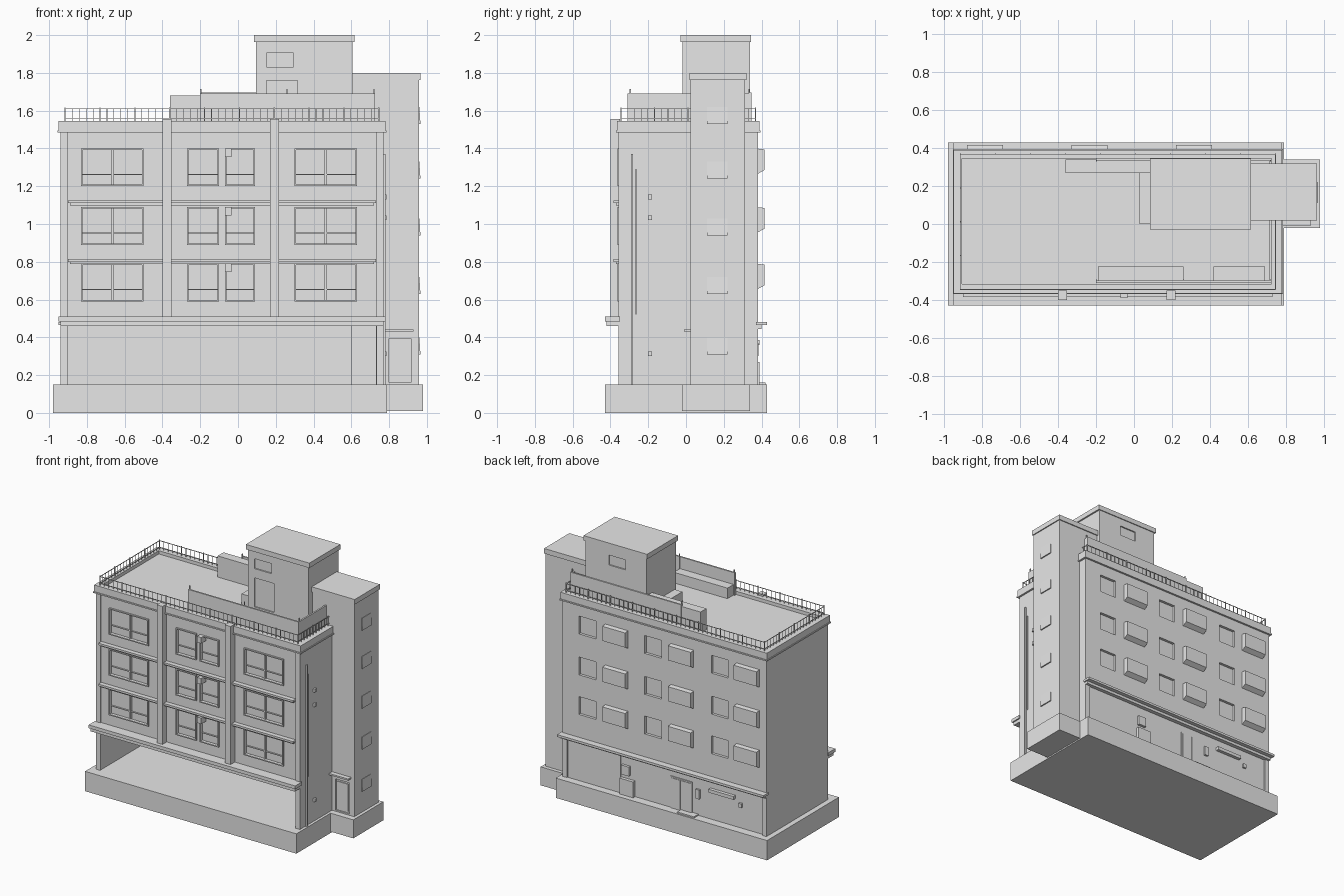
import bpy, bmesh
from mathutils import Vector

cube = bpy.data.objects.get("Cube")
if cube:
    bpy.data.objects.remove(cube, do_unlink=True)

grey = bpy.data.materials.new("plain_grey")
grey.use_nodes = True
colour = (0.8, 0.8, 0.8, 1)
grey.diffuse_color = colour
grey.node_tree.nodes["Principled BSDF"].inputs["Base Color"].default_value = colour


def add_box(bm, x0, x1, y0, y1, z0, z1):
    made = bmesh.ops.create_cube(bm, size=1)["verts"]
    for v in made:
        v.co = Vector((x1 if v.co.x > 0 else x0,
                       y1 if v.co.y > 0 else y0,
                       z1 if v.co.z > 0 else z0))
    return made


def finish(name, bm):
    mesh = bpy.data.meshes.new(name)
    bm.to_mesh(mesh)
    bm.free()
    mesh.materials.append(grey)
    obj = bpy.data.objects.new(name, mesh)
    bpy.context.collection.objects.link(obj)
    return obj


def boxes(name, *parts):
    bm = bmesh.new()
    for part in parts:
        add_box(bm, *part)
    return finish(name, bm)


def carve(obj, cuts):
    """Cut a list of box recesses into an object."""
    cutter = boxes("cutter", *cuts)
    cutter.hide_render = True
    mod = obj.modifiers.new("recess", "BOOLEAN")
    mod.operation = "DIFFERENCE"
    mod.solver = "EXACT"
    mod.object = cutter
    graph = bpy.context.evaluated_depsgraph_get()
    mesh = bpy.data.meshes.new_from_object(obj.evaluated_get(graph))
    obj.modifiers.clear()
    obj.data = mesh
    bpy.data.objects.remove(cutter, do_unlink=True)


L, R, F, B = -0.94, 0.77, -0.35, 0.38   # outer wall faces
GROUND, FLOOR1, TOP = 0.15, 0.47, 1.49

# Plinth
boxes("plinth", (-0.98, 0.79, -0.43, 0.43, 0, GROUND))
boxes("stair_plinth", (0.78, 0.98, -0.02, 0.34, 0.01, GROUND))

# Ground floor, open at the front
boxes("ground_floor_walls",
      (L, -0.905, F, B, GROUND, FLOOR1),
      (0.73, R, F, B, GROUND, FLOOR1),
      (-0.905, 0.73, 0.34, 0.365, GROUND, FLOOR1))

# Upper storeys with recessed windows
upper = boxes("upper_walls", (L, R, F, B, FLOOR1, TOP))
rows = (0.59, 0.89, 1.20)
front_windows = [(-0.83, -0.50), (-0.27, -0.10), (-0.07, 0.09), (0.30, 0.63)]
bays = [(-0.88, -0.69), (-0.33, -0.14), (0.22, 0.41)]
back_windows = [(-0.62, -0.48), (-0.06, 0.08), (0.49, 0.63)]
cuts = []
for z in rows:
    cuts += [(a, b, F - 0.1, F + 0.02, z, z + 0.2) for a, b in front_windows]
    cuts += [(a, b, B - 0.02, B + 0.1, z + 0.065, z + 0.2) for a, b in back_windows]
carve(upper, cuts)

# Window frames and sashes on the front
bars = []
for z in rows:
    top = z + 0.2
    for a, b in front_windows:
        t, y0, y1 = 0.008, F - 0.012, F + 0.012
        bars += [(a, a + t, y0, y1, z, top), (b - t, b, y0, y1, z, top),
                 (a, b, y0, y1, z, z + t), (a, b, y0, y1, top - t, top)]
        if b - a > 0.2:
            mid = (a + b) / 2
            bars.append((mid - 0.006, mid + 0.006, F + 0.004, F + 0.02, z, top))
        bars.append((a, b, F + 0.01, F + 0.02, z + 0.06, z + 0.065))
boxes("front_window_frames", *bars)

# Small vent units beside the middle windows
boxes("vent_units", *[(-0.07, -0.035, -0.39, F + 0.02, z + 0.155, z + 0.2) for z in rows])

# Projecting bay windows with slanted undersides
bm = bmesh.new()
for z in rows:
    for a, b in bays:
        for v in add_box(bm, a, b, B - 0.01, 0.415, z + 0.06, z + 0.2):
            if v.co.y > B and v.co.z < z + 0.1:
                v.co.z += 0.025
            elif v.co.y > B:
                v.co.z -= 0.005
finish("bay_windows", bm)

# Facade columns, sills and ledges
boxes("front_pilasters", *[(x, x + 0.048, -0.40, F, 0.51, 1.555) for x in (-0.40, 0.17)])
boxes("corner_columns", *[(x, x + 0.037, F - 0.008, F, GROUND, TOP) for x in (L, 0.733)])
boxes("front_sills", *[part for z in (0.79, 1.10) for part in (
    (-0.90, 0.73, -0.385, F, z + 0.01, z + 0.025),
    (-0.89, 0.72, -0.37, F, z - 0.002, z + 0.01))])
boxes("front_canopy",
      (-0.95, 0.78, -0.43, F, 0.485, 0.51),
      (-0.94, 0.77, -0.42, F, 0.46, 0.485))
boxes("back_canopy",
      (-0.95, 0.78, B - 0.01, 0.43, 0.465, 0.482),
      (-0.94, 0.77, B - 0.01, 0.40, 0.445, 0.465))

# Cornice with a recessed roof deck
cornice = boxes("cornice",
                (-0.95, 0.78, -0.365, 0.39, TOP, 1.545))
carve(cornice, [(-0.905, 0.725, -0.315, 0.345, 1.52, 1.7)])
boxes("cornice_lip", (-0.955, 0.785, -0.37, B + 0.015, TOP - 0.005, TOP + 0.005))

# Roof railing
x0, x1, y0, y1 = -0.915, 0.745, -0.345, 0.368
rail = []
for z in (1.558, 1.608):
    for y in (y0, y1):
        rail.append((x0, x1, y - 0.002, y + 0.002, z, z + 0.004))
    for x in (x0, x1):
        rail.append((x - 0.002, x + 0.002, y0, y1, z, z + 0.004))


def baluster(x, y, i):
    w = 0.003 if i % 5 == 0 else 0.0015
    rail.append((x - w, x + w, y - w, y + w, 1.54, 1.618 if i % 5 == 0 else 1.61))


for i in range(46):
    for y in (y0, y1):
        baluster(x0 + (x1 - x0) * i / 45, y, i)
for i in range(1, 20):
    for x in (x0, x1):
        baluster(x, y0 + (y1 - y0) * i / 20, i)
boxes("roof_railing", *rail)

# Roof screens, posts and service boxes
DECK = 1.52
boxes("roof_screens",
      (-0.20, 0.725, -0.31, -0.298, DECK, 1.69),
      (0.713, 0.725, -0.31, 0.345, DECK, 1.69),
      (-0.20, 0.725, 0.335, 0.347, DECK, 1.695))
boxes("screen_posts", *[(x - 0.003, x + 0.003, y, y + 0.006, DECK, 1.715)
                        for x in (-0.197, 0.26, 0.72) for y in (-0.298, 0.33)])
boxes("roof_boxes",
      (-0.36, 0.12, 0.27, 0.34, DECK, 1.68),
      (0.03, 0.12, 0.0, 0.27, DECK, 1.60),
      (-0.19, 0.26, -0.298, -0.225, DECK, 1.60),
      (0.42, 0.69, -0.298, -0.225, DECK, 1.60))

# Penthouse
penthouse = boxes("penthouse", (0.095, 0.605, -0.018, 0.338, DECK, 1.97))
carve(penthouse, [(0.15, 0.295, -0.1, -0.008, 1.83, 1.905),
                  (0.15, 0.315, -0.1, -0.008, 1.54, 1.76),
                  (0.27, 0.41, 0.328, 0.4, 1.83, 1.905)])
boxes("penthouse_roof", (0.085, 0.617, -0.028, 0.345, 1.963, 2.0))

# Stair tower
tower = boxes("stair_tower", (0.60, 0.957, 0.025, 0.312, GROUND, 1.77))
carve(tower, [(0.80, 0.915, -0.1, 0.035, 0.16, 0.395)])
boxes("stair_tower_roof", (0.60, 0.965, 0.018, 0.32, 1.762, 1.80))
boxes("stair_door", (0.815, 0.90, 0.028, 0.036, 0.17, 0.38))
boxes("stair_door_canopy", (0.77, 0.93, -0.01, 0.03, 0.43, 0.442))

# Stair windows, sloping outwards at the foot
bm = bmesh.new()
for z in (0.31, 0.63, 0.94, 1.24, 1.53):
    for v in add_box(bm, 0.95, 0.966, 0.11, 0.22, z, z + 0.09):
        if v.co.x > 0.96 and v.co.z > z + 0.05:
            v.co.x -= 0.006
finish("stair_windows", bm)

# Side wall pipes and boxes
boxes("side_pipes",
      (R, 0.782, -0.292, -0.28, GROUND, 1.37),
      (R, 0.778, -0.268, -0.262, 0.52, 1.29))
boxes("side_boxes", *[(R, 0.785, -0.20, -0.18, z, z + 0.025) for z in (0.30, 1.02, 1.13)])

# Back entrance details
boxes("back_wall_panel", (0.29, 0.733, 0.34, 0.372, GROUND, FLOOR1))
boxes("back_door",
      (-0.31, -0.13, 0.36, 0.372, GROUND, 0.39),
      (-0.30, -0.225, 0.37, 0.376, 0.16, 0.38),
      (-0.215, -0.14, 0.37, 0.376, 0.16, 0.38))
boxes("back_step", (-0.36, -0.22, 0.36, 0.42, GROUND, 0.16))
boxes("back_meter_boxes",
      (0.17, 0.285, 0.36, 0.39, GROUND, 0.27),
      (0.21, 0.275, 0.36, 0.385, 0.30, 0.37),
      (-0.375, -0.345, 0.36, 0.38, 0.28, 0.35),
      (-0.67, -0.46, 0.36, 0.39, 0.36, 0.385),
      (-0.73, -0.705, 0.36, 0.38, 0.31, 0.34))
